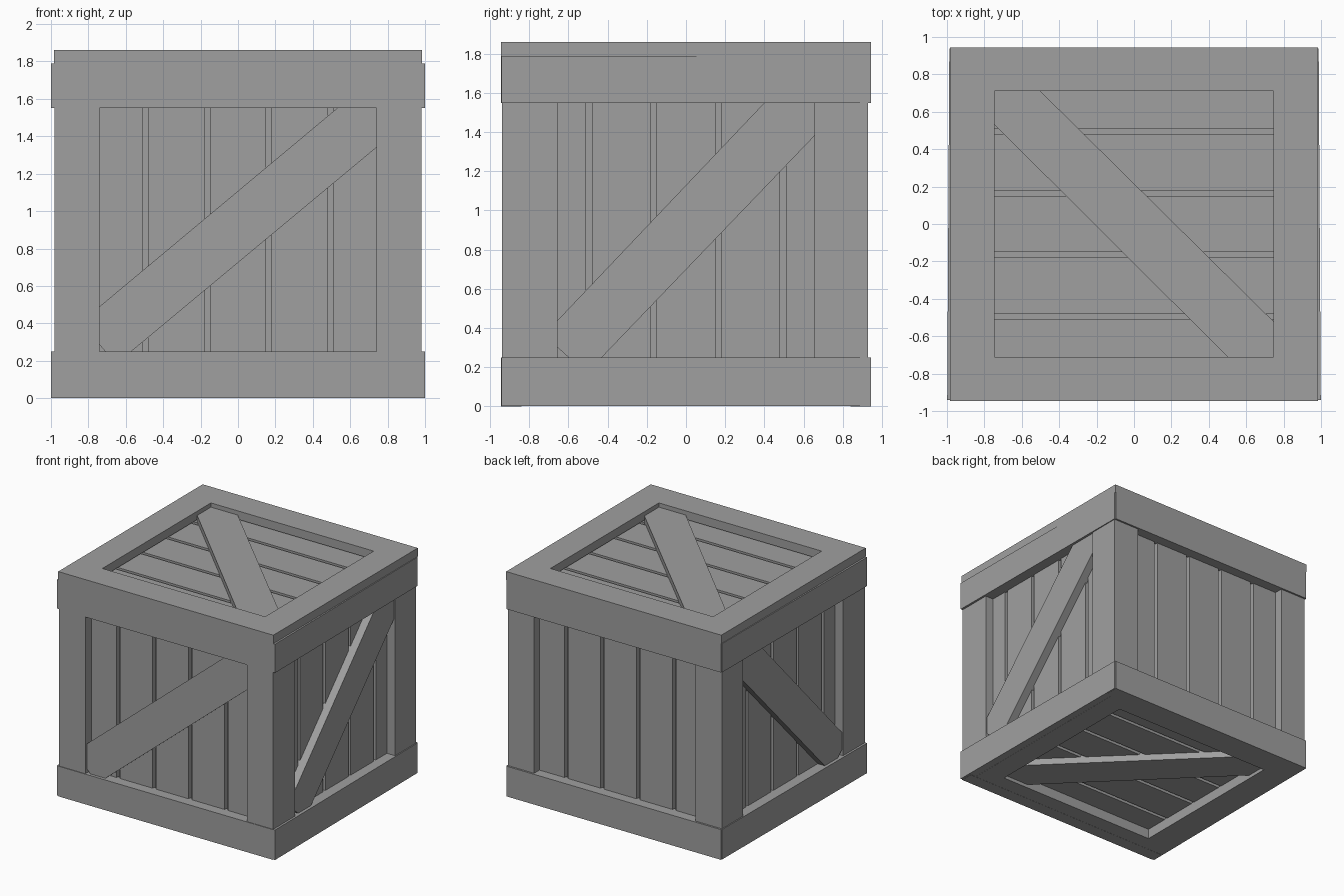
import bpy, bmesh
from mathutils import Vector

if "Cube" in bpy.data.objects:
    bpy.data.objects.remove(bpy.data.objects["Cube"], do_unlink=True)

grey = bpy.data.materials.new("crate_grey")
grey.use_nodes = True
colour = (0.35, 0.35, 0.35, 1)
grey.diffuse_color = colour
grey.node_tree.nodes["Principled BSDF"].inputs["Base Color"].default_value = colour


def finish(name, bm):
    bmesh.ops.recalc_face_normals(bm, faces=bm.faces)
    mesh = bpy.data.meshes.new(name)
    bm.to_mesh(mesh)
    bm.free()
    mesh.materials.append(grey)
    obj = bpy.data.objects.new(name, mesh)
    bpy.context.collection.objects.link(obj)
    return obj


def board(name, x, y, z, turn=0):
    """Box between the given (low, high) pairs, turned a little about z."""
    bm = bmesh.new()
    bmesh.ops.create_cube(bm, size=1)
    for v in bm.verts:
        v.co = [(r[1] - r[0]) * c for r, c in zip((x, y, z), v.co)]
    obj = finish(name, bm)
    obj.location = [sum(r) / 2 for r in (x, y, z)]
    obj.rotation_euler.z = turn
    return obj


def brace(name, outline, place, near, far):
    """Flat plank with a drawn outline, pushed from near to far."""
    bm = bmesh.new()
    face = bm.faces.new([bm.verts.new(place(a, b, near)) for a, b in outline])
    ext = bmesh.ops.extrude_face_region(bm, geom=[face])
    shift = Vector(place(0, 0, far)) - Vector(place(0, 0, near))
    moved = [g for g in ext["geom"] if isinstance(g, bmesh.types.BMVert)]
    bmesh.ops.translate(bm, verts=moved, vec=shift)
    finish(name, bm)


def span(s, low, high):
    """Mirror a range to the side given by s."""
    return (low, high) if s > 0 else (-high, -low)


# Inner core, showing at the bottom of the gaps between planks
board("inner_core", (-.87, .87), (-.82, .82), (.12, 1.74))

# Five planks on every face, laid out with narrow gaps
edges = [-.84, -.495, -.165, .165, .495, .84]
gap = .015
for i in range(5):
    run = (edges[i] + gap, edges[i + 1] - gap)
    board("front_plank", run, (-.86, -.80), (.1, 1.76))
    board("back_plank", run, (.80, .86), (.1, 1.76))
    board("left_plank", (.85, .905), run, (.1, 1.76))
    board("right_plank", (-.905, -.85), run, (.1, 1.76))
    board("top_plank", (-.86, .86), run, (1.72, 1.775))
    board("bottom_plank", (-.86, .86), run, (.085, .14))

# Corner posts
for s, side in ((1, "left"), (-1, "right")):
    board(f"front_{side}_post", span(s, .74, .98), (-.94, -.84), (.2, 1.6))
    board(f"back_{side}_post", span(s, .74, .98), (.84, .93), (.2, 1.6))
    for t in (1, -1):
        board(f"{side}_side_post", span(s, .88, .98), span(t, .655, .84), (.2, 1.6))

# Front and back rails
for z, level in (((0, .25), "bottom"), ((1.55, 1.79), "top")):
    board(f"front_{level}_rail", (-.98, .98), (-.945, -.84), z)
    board(f"back_{level}_rail", (-.98, .98), (.84, .945), z)

# Side rails, standing proud of the posts and slightly skewed
for s, side in ((1, "left"), (-1, "right")):
    for z, level in (((.002, .25), "bottom"), ((1.55, 1.788), "top")):
        board(f"{side}_{level}_rail", span(s, .89, .993), (-.942, .937), z, s * .006)

# Top and bottom frames
for z, level, ox, oy in (((1.79, 1.86), "top", .985, .945), ((.001, .09), "bottom", .93, .9)):
    for s in (1, -1):
        board(f"{level}_frame_side", span(s, .745, ox), (-oy, oy), z)
        board(f"{level}_frame_end", (-.745, .745), span(s, .71, oy), z)

# Diagonal braces on the front, sides, top and bottom
front = [(-.74, .49), (-.74, .285), (-.71, .25), (-.57, .25), (.74, 1.34), (.74, 1.55), (.53, 1.55)]
brace("front_brace", front, lambda a, b, d: (a, d, b), -.92, -.85)

side = [(-.655, .44), (-.655, .30), (-.6, .25), (-.43, .25), (.655, 1.38), (.655, 1.55), (.4, 1.55)]
for s, word in ((1, "left"), (-1, "right")):
    brace(f"{word}_brace", side, lambda a, b, d: (d, a, b), s * .97, s * .89)

flat = [(-.745, .53), (-.745, .71), (-.5, .71), (.745, -.52), (.745, -.71), (.5, -.71)]
brace("top_brace", flat, lambda a, b, d: (a, b, d), 1.825, 1.76)
brace("bottom_brace", flat, lambda a, b, d: (a, b, d), .03, .1)
